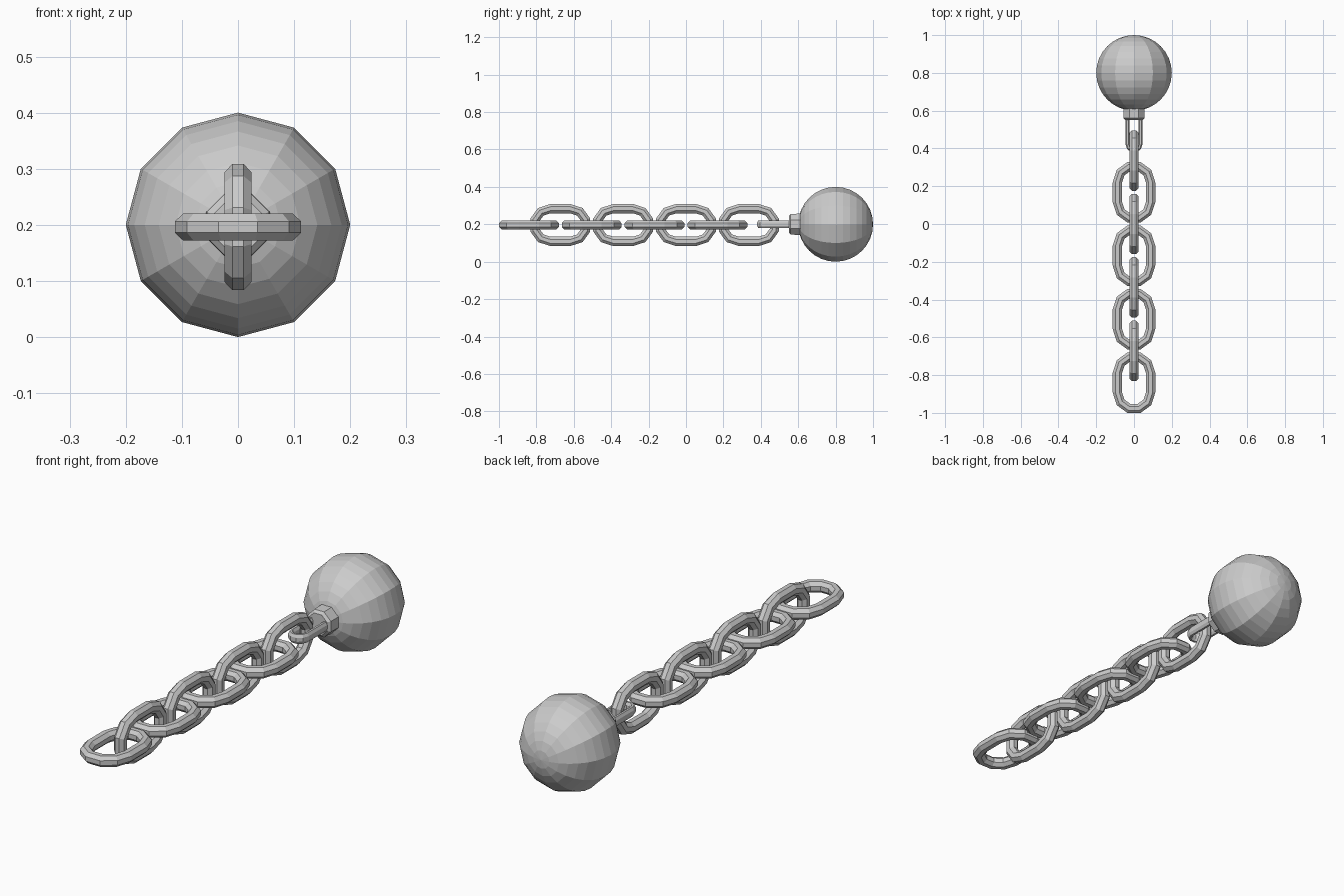
import bpy, bmesh
from math import sin, cos, pi, radians
from mathutils import Matrix

if "Cube" in bpy.data.objects:
    bpy.data.objects.remove(bpy.data.objects["Cube"])


def finish(bm, name):
    bmesh.ops.recalc_face_normals(bm, faces=bm.faces)
    mesh = bpy.data.meshes.new(name)
    bm.to_mesh(mesh)
    bm.free()
    obj = bpy.data.objects.new(name, mesh)
    bpy.context.collection.objects.link(obj)
    return obj


def make_link(name, y, z, radius, stretch, bar_w, bar_h, upright=False):
    """Oval ring of two five-sided half rings pulled apart along y, octagonal bar."""
    path = [(radians(a), stretch) for a in (0, 36, 72, 108, 144, 180)]
    path += [(radians(a), -stretch) for a in (180, 216, 252, 288, 324, 360)]
    k = 1 / cos(pi / 8)
    bm = bmesh.new()
    rings = []
    for a, shift in path:
        ring = []
        for i in range(8):
            t = (i + 0.5) * pi / 4
            r = radius + bar_w * k * cos(t)
            ring.append(bm.verts.new((r * cos(a), r * sin(a) + shift, bar_h * k * sin(t))))
        rings.append(ring)
    for n, ring in enumerate(rings):
        nxt = rings[(n + 1) % len(rings)]
        for i in range(8):
            j = (i + 1) % 8
            bm.faces.new((ring[i], ring[j], nxt[j], nxt[i]))
    obj = finish(bm, name)
    obj.location = (0, y, z)
    if upright:
        obj.rotation_euler = (0, pi / 2, 0)
    return obj


# Faceted ball with its poles along y
bm = bmesh.new()
bmesh.ops.create_uvsphere(bm, u_segments=12, v_segments=16, radius=0.2,
                          matrix=Matrix.Rotation(pi / 2, 4, 'X'))
ball = finish(bm, "ball")
ball.location = (0, 0.8, 0.2)

# Chain of eight links, alternately lying and upright
for n in range(8):
    make_link(f"chain_link_{n + 1}", -0.84 + n * 0.168, 0.196,
              0.0875, 0.053, 0.025, 0.024, upright=n % 2 == 1)

# Narrow shackle loop anchored in the ball
make_link("shackle", 0.50, 0.2, 0.034, 0.077, 0.011, 0.02)

# Stepped collar where the shackle meets the ball
bm = bmesh.new()
rings = []
for y, r in ((0.55, 0.048), (0.56, 0.06), (0.625, 0.062)):
    rings.append([bm.verts.new((r * cos((i + .5) * pi / 4), y, r * sin((i + .5) * pi / 4)))
                  for i in range(8)])
for a, b in zip(rings, rings[1:]):
    for i in range(8):
        j = (i + 1) % 8
        bm.faces.new((a[i], a[j], b[j], b[i]))
bm.faces.new(rings[0])
bm.faces.new(rings[-1])
collar = finish(bm, "collar")
collar.location = (0, 0, 0.2)
